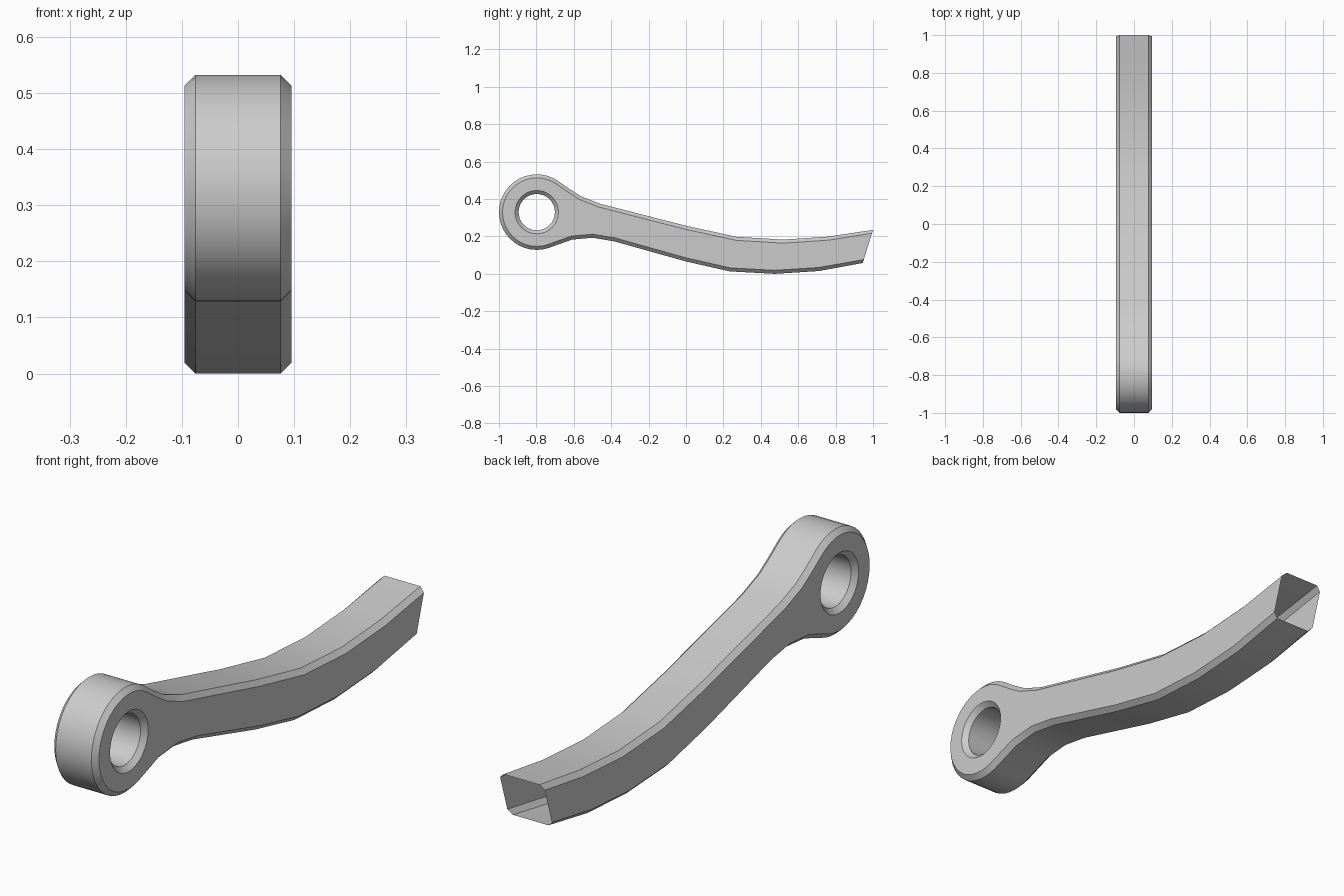
import bpy, bmesh
from math import cos, sin, radians, pi
from mathutils import Vector

cube = bpy.data.objects.get("Cube")
if cube:
    bpy.data.objects.remove(cube, do_unlink=True)

HALF, FLAT, CHAMFER = 0.095, 0.076, 0.019
EYE = Vector((-0.798, 0.33))
EYE_RADIUS, HOLE_RADIUS, HOLE_RIM = 0.202, 0.097, 0.116


def arc(radius, start, end, count):
    return [EYE + radius * Vector((cos(a), sin(a)))
            for a in (radians(start + (end - start) * i / count) for i in range(count + 1))]


# Side outline in (y, z): top of the arm, round eye, underside of the arm
top = [Vector(p) for p in ((1, 0.235), (0.76, 0.199), (0.52, 0.183), (0.27, 0.198),
                           (0, 0.257), (-0.46, 0.375), (-0.56, 0.414), (-0.62, 0.452))]
under = [Vector(p) for p in ((-0.61, 0.183), (-0.5, 0.193), (-0.385, 0.174), (0, 0.066),
                             (0.235, 0.013), (0.475, 0), (0.71, 0.015), (0.945, 0.058))]
outline = top + arc(EYE_RADIUS, 56, 288, 26) + under


def inset(points, distance):
    """Offset the open outline inwards; its ends slide along the end cut."""
    result = []
    cut = (points[-1] - points[0]).normalized()
    for i, p in enumerate(points):
        if i == 0:
            result.append(p + cut * distance)
        elif i == len(points) - 1:
            result.append(p - cut * distance)
        else:
            a = (p - points[i - 1]).normalized()
            b = (points[i + 1] - p).normalized()
            t = (a + b).normalized()
            result.append(p + Vector((-t.y, t.x)) * distance / t.dot(a))
    return result


bm = bmesh.new()


def row(points, x):
    return [bm.verts.new((x, p.x, p.y)) for p in points]


def strip(a, b, closed=False):
    n = len(a)
    for i in range(n if closed else n - 1):
        j = (i + 1) % n
        bm.faces.new((a[i], a[j], b[j], b[i]))


# Outer shell: chamfer, broad band, chamfer; the tail stays open
inner = inset(outline, CHAMFER)
rows = [row(inner, -HALF), row(outline, -FLAT), row(outline, FLAT), row(inner, HALF)]
for a, b in zip(rows, rows[1:]):
    strip(a, b)

# Bored hole with chamfered rims
rim, bore = arc(HOLE_RIM, 0, 360, 32)[:-1], arc(HOLE_RADIUS, 0, 360, 32)[:-1]
rings = [row(rim, -HALF), row(bore, -FLAT), row(bore, FLAT), row(rim, HALF)]
for a, b in zip(rings, rings[1:]):
    strip(b, a, True)

# Flat cheeks around the hole
for k, direction in ((0, -1), (3, 1)):
    edges = []
    for loop, closed in ((rows[k], True), (rings[k], True)):
        for i, v in enumerate(loop):
            w = loop[(i + 1) % len(loop)]
            edges.append(bm.edges.get((v, w)) or bm.edges.new((v, w)))
    fill = bmesh.ops.triangle_fill(bm, edges=edges, use_beauty=True,
                                   normal=(direction, 0, 0))
    for f in fill["geom"]:
        if isinstance(f, bmesh.types.BMFace):
            f.normal_update()
            if f.normal.x * direction < 0:
                f.normal_flip()

# Make the band and the bore face outwards
bm.normal_update()
for f in bm.faces:
    if len(f.verts) == 4:
        e = [v for v in f.verts]
        if all(v in rings[0] + rings[1] + rings[2] + rings[3] for v in e):
            c = f.calc_center_median()
            if f.normal.dot(Vector((0, EYE.x - c.y, EYE.y - c.z))) < 0:
                f.normal_flip()
        elif f.normal.dot(Vector((0, 0, 1))) < 0 and f.calc_center_median().z > 0.45:
            f.normal_flip()
top_face = next(f for f in bm.faces if rows[1][0] in f.verts and rows[2][0] in f.verts)
if top_face.normal.z < 0:
    cheeks = {f for f in bm.faces if len(f.verts) == 3}
    ring_verts = {v for r in rings for v in r}
    for f in bm.faces:
        if f not in cheeks and not ring_verts.issuperset(f.verts) and f.calc_center_median().z <= 0.45:
            f.normal_flip()

mesh = bpy.data.meshes.new("lever_arm")
bm.to_mesh(mesh)
bm.free()
arm = bpy.data.objects.new("lever_arm", mesh)
bpy.context.collection.objects.link(arm)

# Plain grey finish
grey = bpy.data.materials.new("plain_grey")
grey.use_nodes = True
colour = (0.6, 0.6, 0.6, 1)
grey.diffuse_color = colour
grey.node_tree.nodes["Principled BSDF"].inputs["Base Color"].default_value = colour
mesh.materials.append(grey)

bpy.context.view_layer.objects.active = arm
arm.select_set(True)
bpy.ops.object.shade_smooth_by_angle(angle=radians(30))
